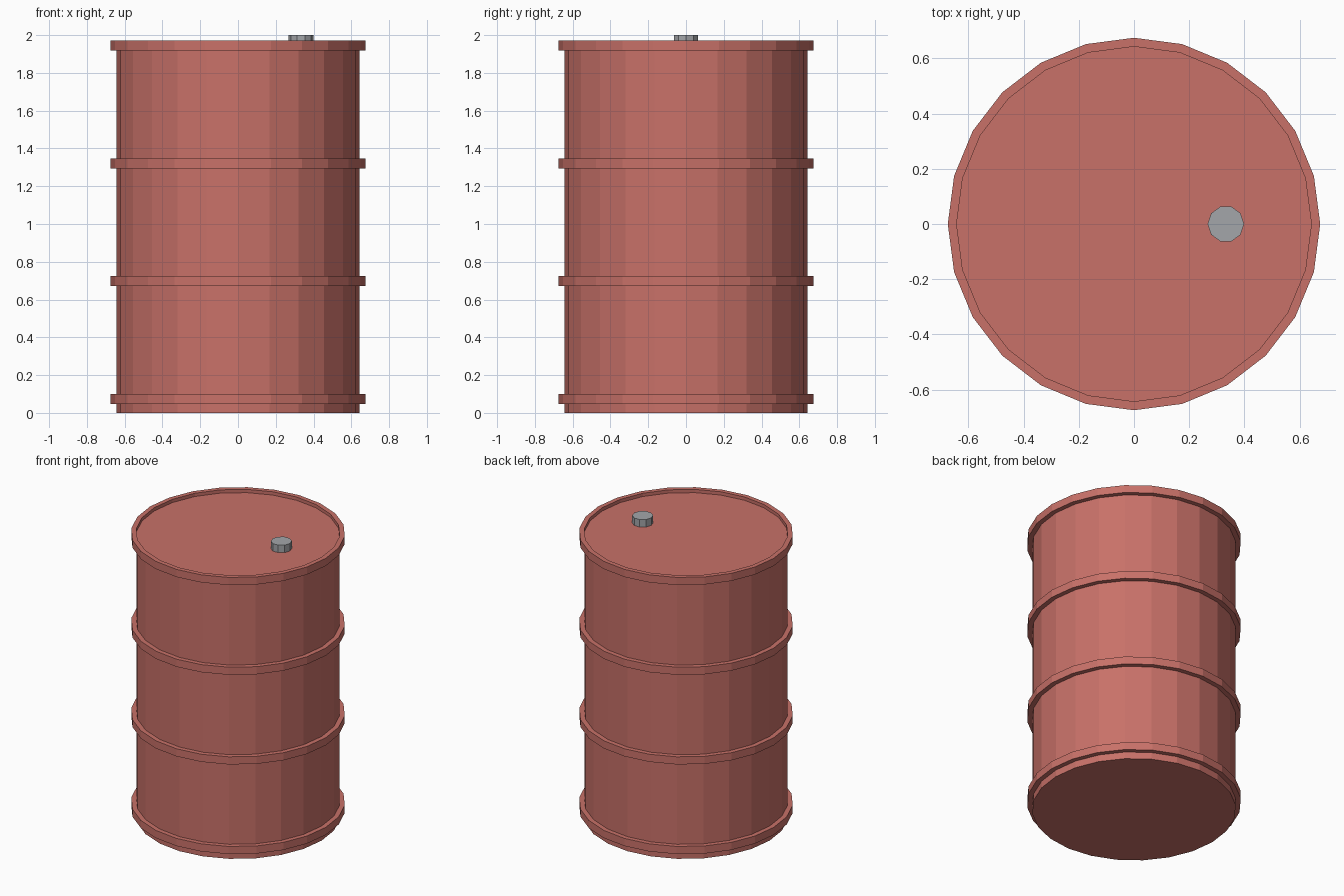
import bpy, bmesh, math

if "Cube" in bpy.data.objects:
    bpy.data.objects.remove(bpy.data.objects["Cube"])

R, RING = 0.643, 0.675          # wall and hoop radius
LID, RIM = 1.948, 1.971         # recessed lid and rim height


def material(name, rgb):
    m = bpy.data.materials.new(name)
    m.diffuse_color = (*rgb, 1)
    m.use_nodes = True
    m.node_tree.nodes["Principled BSDF"].inputs["Base Color"].default_value = m.diffuse_color
    return m


def lathe(name, profile, sides, mat, centre=(0, 0)):
    """Revolve (radius, z) points, capping both ends."""
    bm = bmesh.new()
    rows = []
    for r, z in profile:
        rows.append([bm.verts.new((centre[0] + r * math.cos(2 * math.pi * i / sides),
                                   centre[1] + r * math.sin(2 * math.pi * i / sides), z))
                     for i in range(sides)])
    for a, b in zip(rows, rows[1:]):
        for i in range(sides):
            j = (i + 1) % sides
            bm.faces.new((a[i], a[j], b[j], b[i]))
    bm.faces.new(rows[0][::-1])
    bm.faces.new(rows[-1])
    me = bpy.data.meshes.new(name)
    bm.to_mesh(me)
    bm.free()
    me.materials.append(mat)
    ob = bpy.data.objects.new(name, me)
    bpy.context.collection.objects.link(ob)
    return ob


red = material("faded red paint", (0.58, 0.165, 0.14))
grey = material("grey metal", (0.37, 0.38, 0.40))

# Drum wall with three hoops, then the raised rim around the recessed lid
profile = [(R, 0)]
for z in (0.048, 0.671, 1.294):
    profile += [(R, z), (RING, z), (RING, z + 0.053), (R, z + 0.053)]
profile += [(R, 1.918), (RING, 1.918), (RING, RIM), (R, RIM), (R, LID)]
lathe("drum_body", profile, 24, red)

# Filler cap on the lid
lathe("filler_cap", [(0.066, LID), (0.066, 2.0)], 10, grey, (0.333, 0))
